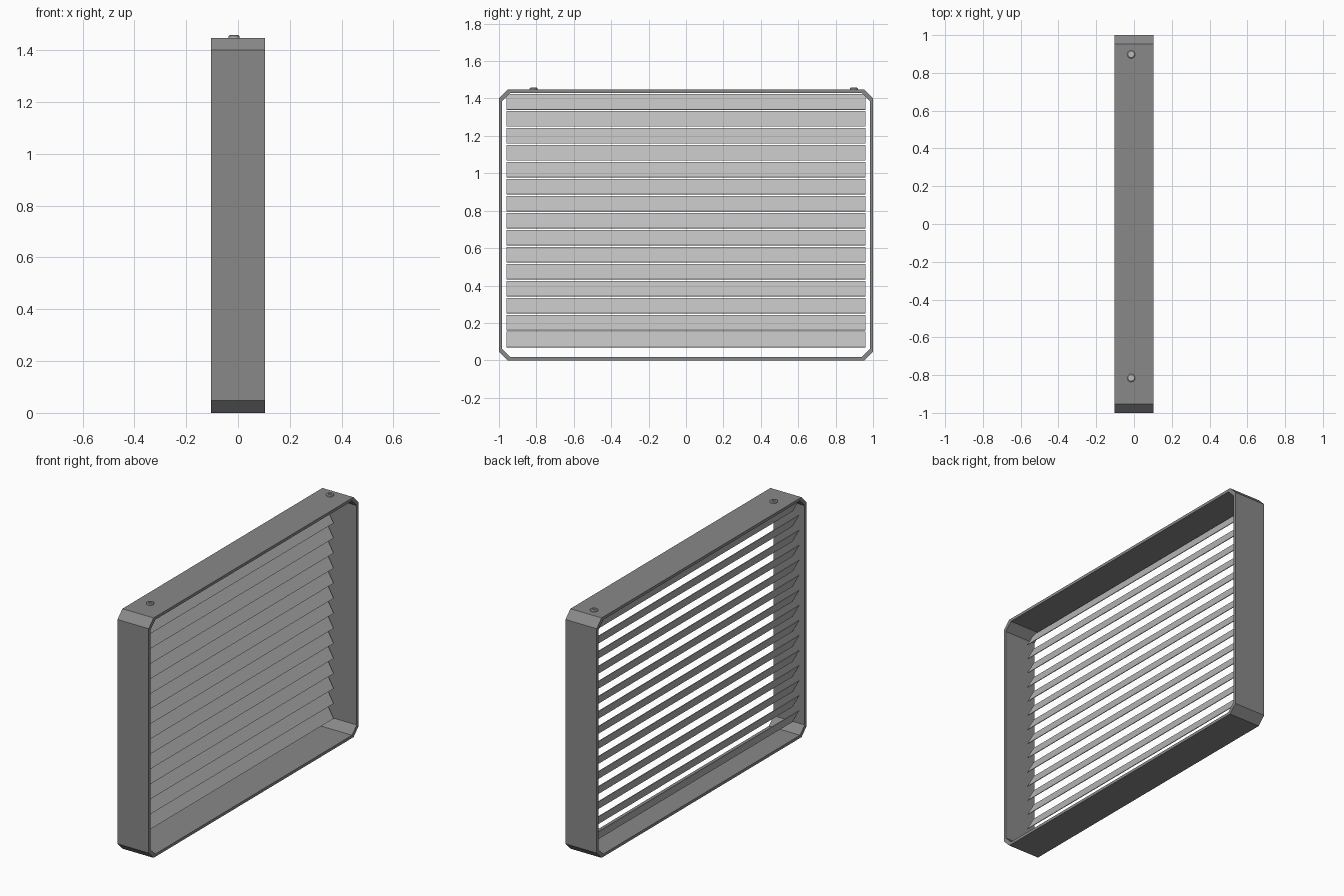
import bpy, bmesh, math

if "Cube" in bpy.data.objects:
    bpy.data.objects.remove(bpy.data.objects["Cube"])

DEPTH = 0.104      # half depth of the frame
TOP = 1.447        # frame height


def grey(name, value):
    mat = bpy.data.materials.new(name)
    mat.diffuse_color = (value, value, value, 1)
    mat.use_nodes = True
    mat.node_tree.nodes["Principled BSDF"].inputs["Base Color"].default_value = mat.diffuse_color
    return mat


DARK, MID = grey("dark_grey", 0.25), grey("mid_grey", 0.5)


def make_object(name, bm, mat):
    bmesh.ops.recalc_face_normals(bm, faces=bm.faces)
    mesh = bpy.data.meshes.new(name)
    bm.to_mesh(mesh)
    bm.free()
    mesh.materials.append(mat)
    obj = bpy.data.objects.new(name, mesh)
    bpy.context.collection.objects.link(obj)
    return obj


def octagon(inset, cut):
    """Rectangle in the YZ plane with clipped corners."""
    y, b, t = 1 - inset, inset, TOP - inset
    return [(y - cut, b), (y, b + cut), (y, t - cut), (y - cut, t),
            (-y + cut, t), (-y, t - cut), (-y, b + cut), (-y + cut, b)]


# Frame: hollow clipped-corner ring, extruded along x
bm = bmesh.new()
loops = []
for inset, cut, x in ((0, 0.047, -DEPTH), (0, 0.047, DEPTH),
                      (0.017, 0.045, DEPTH), (0.017, 0.045, -DEPTH)):
    loops.append([bm.verts.new((x, y, z)) for y, z in octagon(inset, cut)])
for k in range(4):
    a, b = loops[k], loops[(k + 1) % 4]
    for i in range(8):
        j = (i + 1) % 8
        bm.faces.new((a[i], a[j], b[j], b[i]))
make_object("frame", bm, DARK)

# Slats: thin tilted plates, high on the -x side and low on the +x side
for n in range(15):
    z = 0.070 + n * 0.0907
    profile = [(-0.037, z), (-0.034, z + 0.002),
               (-0.080, z + 0.083), (-0.083, z + 0.081)]
    bm = bmesh.new()
    ends = [[bm.verts.new((x, y, h)) for x, h in profile] for y in (-0.96, 0.96)]
    for end in ends:
        bm.faces.new(end)
    for i in range(4):
        j = (i + 1) % 4
        bm.faces.new((ends[0][i], ends[0][j], ends[1][j], ends[1][i]))
    make_object(f"slat_{n + 1}", bm, MID)


# Bolts: round heads with a recessed socket on the top rail
def bolt(name, y):
    bm = bmesh.new()
    sides = 18
    rings = []
    for r, z in ((0.021, -0.003), (0.021, 0.007), (0.017, 0.011),
                 (0.010, 0.011), (0.010, 0.004)):
        rings.append([bm.verts.new((-0.015 + r * math.cos(i * math.tau / sides),
                                    y + r * math.sin(i * math.tau / sides),
                                    TOP + z)) for i in range(sides)])
    for a, b in zip(rings, rings[1:]):
        for i in range(sides):
            j = (i + 1) % sides
            bm.faces.new((a[i], a[j], b[j], b[i]))
    bm.faces.new(rings[0])
    bm.faces.new(rings[-1])
    make_object(name, bm, MID)


bolt("bolt_left", -0.815)
bolt("bolt_right", 0.898)
